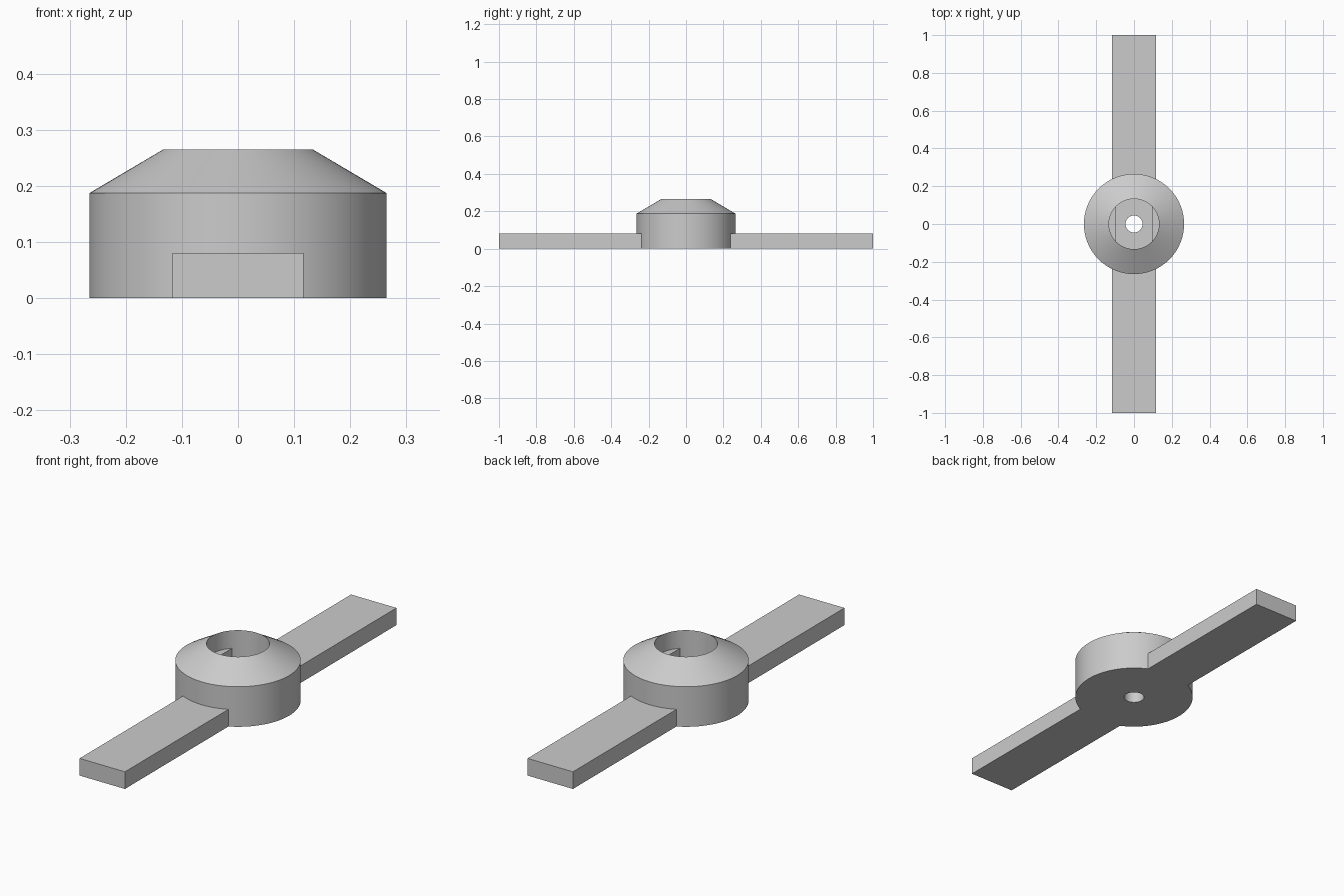
import bpy, bmesh
from math import cos, sin, acos, asin, pi

cube = bpy.data.objects.get("Cube")
if cube:
    bpy.data.objects.remove(cube, do_unlink=True)

HUB_R, BORE_R, HOLE_R = 0.265, 0.133, 0.045
SHOULDER, TOP, FLOOR = 0.187, 0.265, 0.08
BAR_HALF, FLAT_X = 0.117, 0.095
SEGMENTS = 96

grey = bpy.data.materials.new("plain grey")
grey.use_nodes = True
colour = (0.6, 0.6, 0.6, 1)
grey.diffuse_color = colour
grey.node_tree.nodes["Principled BSDF"].inputs["Base Color"].default_value = colour


def finish(bm, name):
    bmesh.ops.recalc_face_normals(bm, faces=bm.faces)
    mesh = bpy.data.meshes.new(name)
    bm.to_mesh(mesh)
    bm.free()
    mesh.materials.append(grey)
    obj = bpy.data.objects.new(name, mesh)
    bpy.context.collection.objects.link(obj)
    return obj


def lathe(name, profile):
    """Spin a closed (radius, z) profile around the z axis."""
    bm = bmesh.new()
    rings = []
    for i in range(SEGMENTS):
        a = 2 * pi * i / SEGMENTS
        rings.append([bm.verts.new((r * cos(a), r * sin(a), z)) for r, z in profile])
    n = len(profile)
    for i in range(SEGMENTS):
        here, there = rings[i], rings[(i + 1) % SEGMENTS]
        for j in range(n):
            k = (j + 1) % n
            bm.faces.new((here[j], there[j], there[k], here[k]))
    return finish(bm, name)


def extrude(name, outline, z0, z1):
    """Raise a flat (x, y) outline from z0 to z1."""
    bm = bmesh.new()
    face = bm.faces.new([bm.verts.new((x, y, z0)) for x, y in outline])
    new = bmesh.ops.extrude_face_region(bm, geom=[face])["geom"]
    bmesh.ops.translate(bm, vec=(0, 0, z1 - z0),
                        verts=[v for v in new if isinstance(v, bmesh.types.BMVert)])
    return finish(bm, name)


def arc(radius, start, end, steps=16):
    return [(radius * cos(start + (end - start) * i / steps),
             radius * sin(start + (end - start) * i / steps)) for i in range(steps + 1)]


# Hub: drum with a sloped shoulder, wide bore from above, small shaft hole below
hub = lathe("hub", [(HOLE_R, 0), (HUB_R, 0), (HUB_R, SHOULDER),
                    (BORE_R, TOP), (BORE_R, FLOOR), (HOLE_R, FLOOR)])
bpy.context.view_layer.objects.active = hub
hub.select_set(True)
bpy.ops.object.shade_smooth_by_angle(angle=pi / 9)

for side, label in ((-1, "front"), (1, "back")):
    # Flat arm whose inner end follows the round hub
    seat_r = HUB_R - 0.004
    half = asin(BAR_HALF / seat_r)
    outline = arc(seat_r, pi / 2 - half, pi / 2 + half) + [(-BAR_HALF, 1), (BAR_HALF, 1)]
    extrude(label + "_arm", [(x, side * y) for x, y in outline], 0, FLOOR)

for side, label in ((-1, "right"), (1, "left")):
    # Flat-sided ledge inside the bore
    outer = BORE_R + 0.01
    half = acos(FLAT_X / outer)
    outline = arc(outer, -half, half)
    extrude(label + "_bore_ledge", [(side * x, y) for x, y in outline],
            FLOOR - 0.005, SHOULDER - 0.005)
